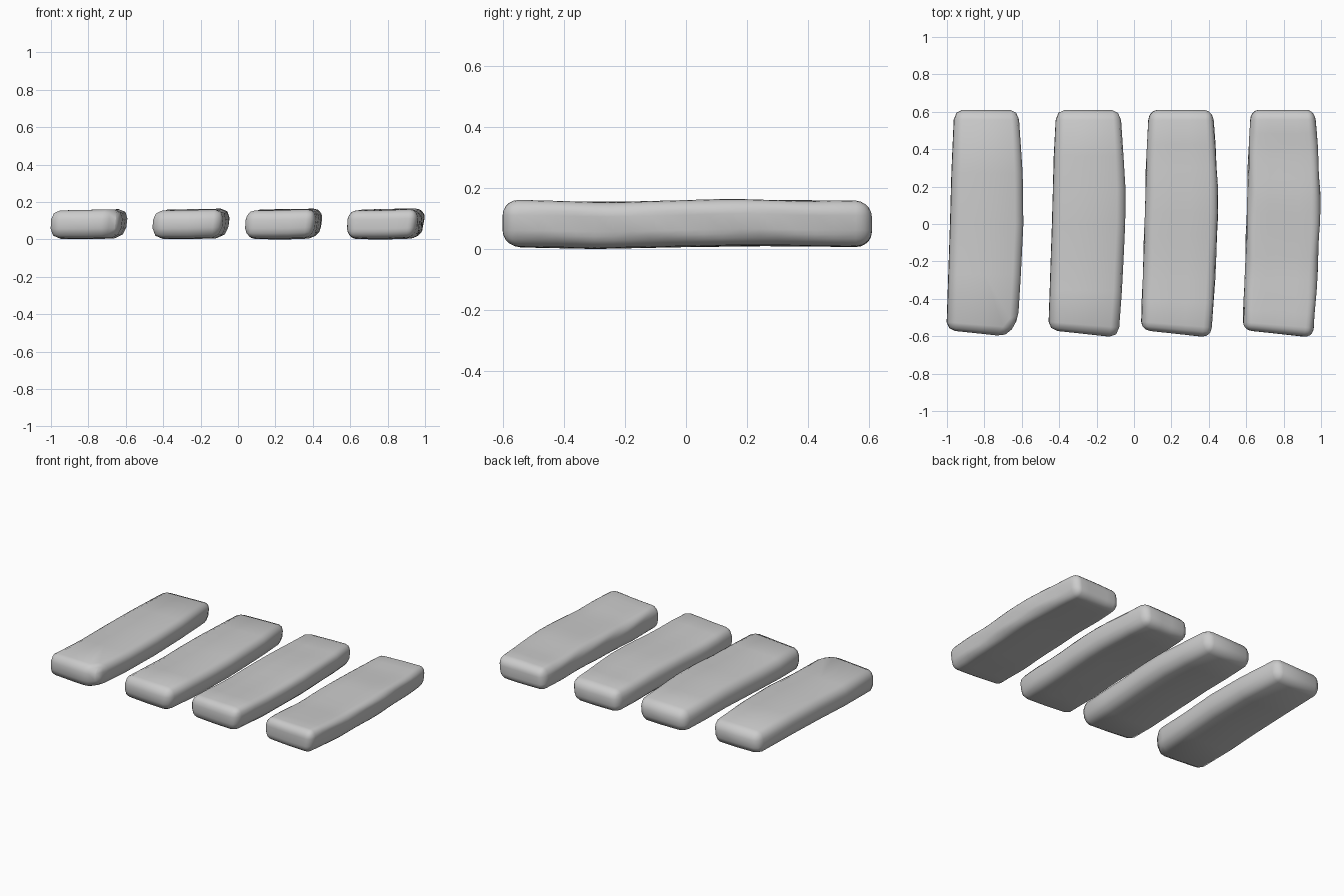
import bpy, bmesh, math
from mathutils import Vector

cube = bpy.data.objects.get("Cube")
if cube:
    bpy.data.objects.remove(cube, do_unlink=True)

stone = bpy.data.materials.new("light_grey_stone")
stone.use_nodes = True
GREY = (0.6, 0.6, 0.6, 1)
stone.diffuse_color = GREY
stone.node_tree.nodes["Principled BSDF"].inputs["Base Color"].default_value = GREY

# Long edges in plan and the top and bottom lines, all as (y, value)
LEFT = [(-0.6, -0.207), (-0.45, -0.203), (0, -0.188), (0.4, -0.177), (0.6, -0.165)]
RIGHT = [(-0.6, 0.168), (-0.4, 0.185), (-0.2, 0.195), (0, 0.205), (0.15, 0.208),
         (0.4, 0.194), (0.6, 0.178)]
TOP = [(-0.6, 0.158), (-0.5, 0.157), (-0.25, 0.15), (0.15, 0.162), (0.4, 0.154),
       (0.52, 0.158), (0.6, 0.152)]
BOTTOM = [(-0.6, 0.006), (-0.3, 0.0), (0.2, 0.01), (0.6, 0.006)]


def along(points, y):
    """Linear interpolation in a list of (y, value)."""
    if y <= points[0][0]:
        return points[0][1]
    for (a, p), (b, q) in zip(points, points[1:]):
        if y <= b:
            return p + (q - p) * (y - a) / (b - a)
    return points[-1][1]


def cut(bm, point, normal, trim=False):
    geom = bm.verts[:] + bm.edges[:] + bm.faces[:]
    res = bmesh.ops.bisect_plane(bm, geom=geom, plane_co=point, plane_no=normal,
                                 clear_outer=trim)
    if trim:
        edges = [e for e in res["geom_cut"] if isinstance(e, bmesh.types.BMEdge)]
        bmesh.ops.contextual_create(bm, geom=edges)


def warp(co, ripple):
    """Bend the regular block into a worn, slightly leaning slab."""
    u, v, w = co.x / 0.2, co.y / 0.6, co.z / 0.15
    lo, hi = along(LEFT, co.y), along(RIGHT, co.y)
    x = lo + (hi - lo) * (u + 1) / 2
    x += 0.018 * (w - 0.75) * max(u, 0) - 0.006 * (w - 0.5) * min(u, 0)
    y = co.y + (0.01 if v > 0 else 0.013 - 0.02 * u) * abs(v) ** 3
    bottom, top = along(BOTTOM, co.y), along(TOP, co.y)
    z = bottom + (top - bottom) * w
    z += 0.004 * w * u + 0.007 * (1 - w) * u * u * (1 if u > 0 else 0.3)
    # hand-worn unevenness
    x += ripple * math.sin(17 * co.y + 9 * w) * u
    z += ripple * math.sin(13 * co.y + 2 * u) * math.cos(2 * u) * w
    return Vector((x, y, z))


def slab(name, x, segments, radius, stations, lanes, ripple, chip=None):
    bm = bmesh.new()
    bmesh.ops.create_cube(bm, size=1)
    for v in bm.verts:
        v.co = Vector((v.co.x * 0.4, v.co.y * 1.2, (v.co.z + 0.5) * 0.15))
    # worn front corner
    if chip:
        cut(bm, (0.2 - chip, -0.6, 0), (1, -0.75, 0), trim=True)
    bmesh.ops.bevel(bm, geom=bm.edges[:], offset=radius, segments=segments,
                    profile=0.5, affect='EDGES', clamp_overlap=True)
    # cross cuts so the block can bend
    for i in range(1, stations):
        cut(bm, (0, -0.54 + 1.08 * i / stations, 0), (0, 1, 0))
    for i in range(1, lanes):
        cut(bm, (-0.14 + 0.28 * i / lanes, 0, 0), (1, 0, 0))
    for v in bm.verts:
        v.co = warp(v.co, ripple)
    bmesh.ops.recalc_face_normals(bm, faces=bm.faces[:])
    for f in bm.faces:
        f.smooth = True
    mesh = bpy.data.meshes.new(name)
    bm.to_mesh(mesh)
    bm.free()
    mesh.materials.append(stone)
    ob = bpy.data.objects.new(name, mesh)
    ob.location.x = x
    bpy.context.collection.objects.link(ob)


# The same slab four times, finest on the left side
slab("stone_slab_fine", 0.79, 5, 0.05, 18, 5, 0.002)
slab("stone_slab_medium", 0.245, 3, 0.052, 9, 3, 0.0015)
slab("stone_slab_coarse", -0.25, 2, 0.052, 6, 2, 0.001)
slab("stone_slab_coarsest", -0.795, 2, 0.055, 4, 2, 0, chip=0.06)
